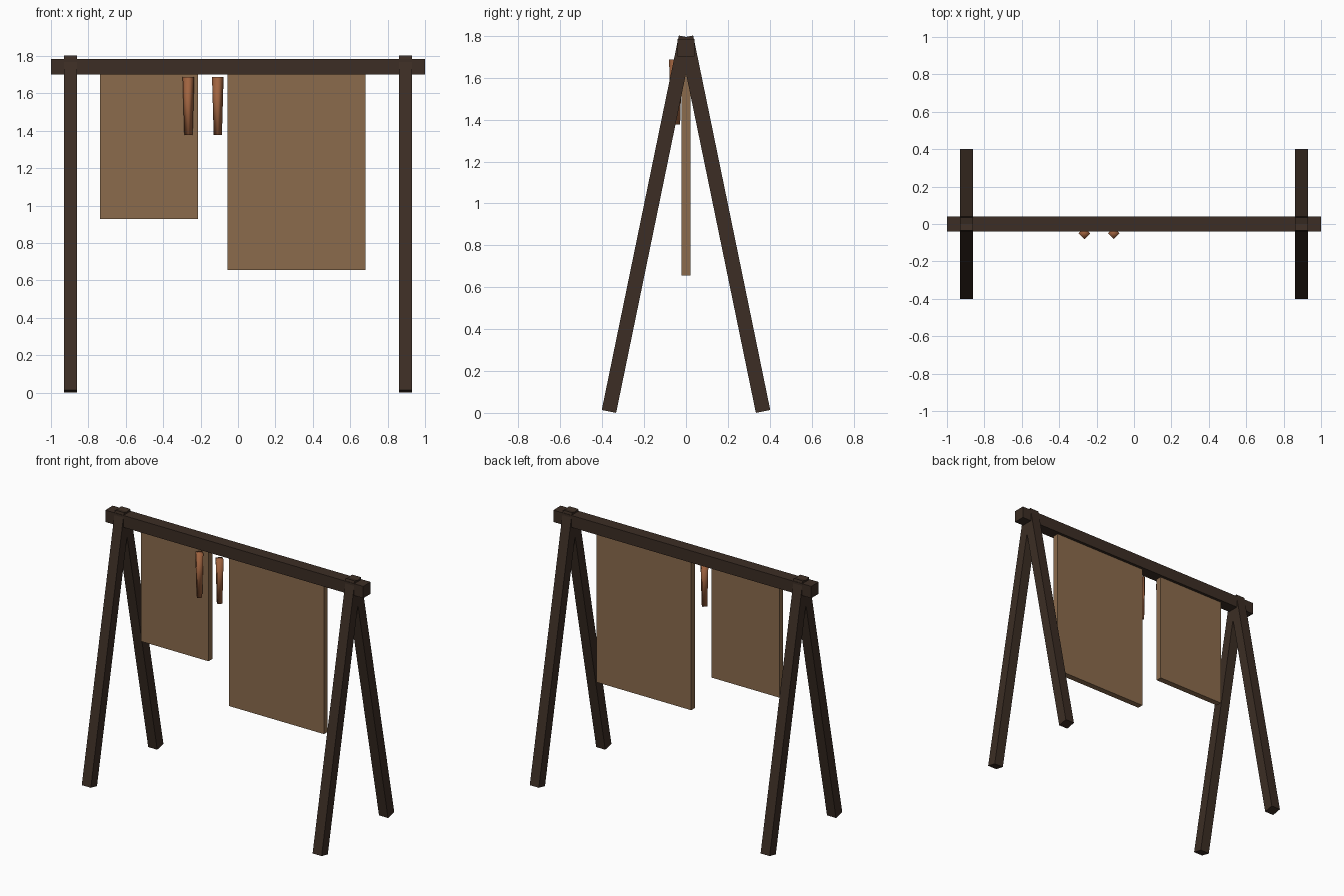
import bpy, math
from mathutils import Vector

cube = bpy.data.objects.get("Cube")
if cube:
    bpy.data.objects.remove(cube, do_unlink=True)


def material(name, rgb):
    mat = bpy.data.materials.new(name)
    mat.use_nodes = True
    mat.diffuse_color = (*rgb, 1)
    mat.node_tree.nodes["Principled BSDF"].inputs["Base Color"].default_value = (*rgb, 1)
    return mat


dark_wood = material("dark wood", (0.045, 0.027, 0.018))
tan_hide = material("tan hide", (0.258, 0.147, 0.073))
copper = material("copper brown", (0.35, 0.125, 0.05))


def box(name, low, high, mat, tilt=0):
    """Box between two corners, optionally tilted about x."""
    low, high = Vector(low), Vector(high)
    bpy.ops.mesh.primitive_cube_add(size=1, location=(low + high) / 2,
                                    rotation=(tilt, 0, 0))
    ob = bpy.context.object
    ob.name = name
    ob.scale = high - low
    bpy.ops.object.transform_apply(location=False, rotation=False, scale=True)
    ob.data.materials.append(mat)
    return ob


# Crossbar
box("crossbar", (-1, -0.041, 1.702), (1, 0.041, 1.785), dark_wood)

# Splayed legs, crossing at the top
foot, top, half = 0.368, 1.795, 0.035
length = math.hypot(foot, top - 0.007)
tilt = math.atan2(foot, top - 0.007)
mid = (top + 0.007) / 2
for side, x in (("right", -0.895), ("left", 0.895)):
    for end, s in (("front", -1), ("back", 1)):
        y = s * foot / 2
        box(f"{end}_{side}_leg", (x - half, y - half, mid - length / 2),
            (x + half, y + half, mid + length / 2), dark_wood, s * tilt)

# Hanging hides
box("small_hide", (-0.738, -0.021, 0.928), (-0.214, 0.021, 1.705), tan_hide)
box("large_hide", (-0.055, -0.021, 0.657), (0.681, 0.021, 1.705), tan_hide)

# Tapered four-sided strips hung in front
for i, x in enumerate((-0.265, -0.108)):
    bpy.ops.mesh.primitive_cone_add(vertices=4, radius1=0.022, radius2=0.031,
                                    depth=0.31, location=(x, -0.05, 1.532))
    strip = bpy.context.object
    strip.name = f"hanging_strip_{i + 1}"
    strip.data.materials.append(copper)
    bpy.ops.object.shade_smooth()
